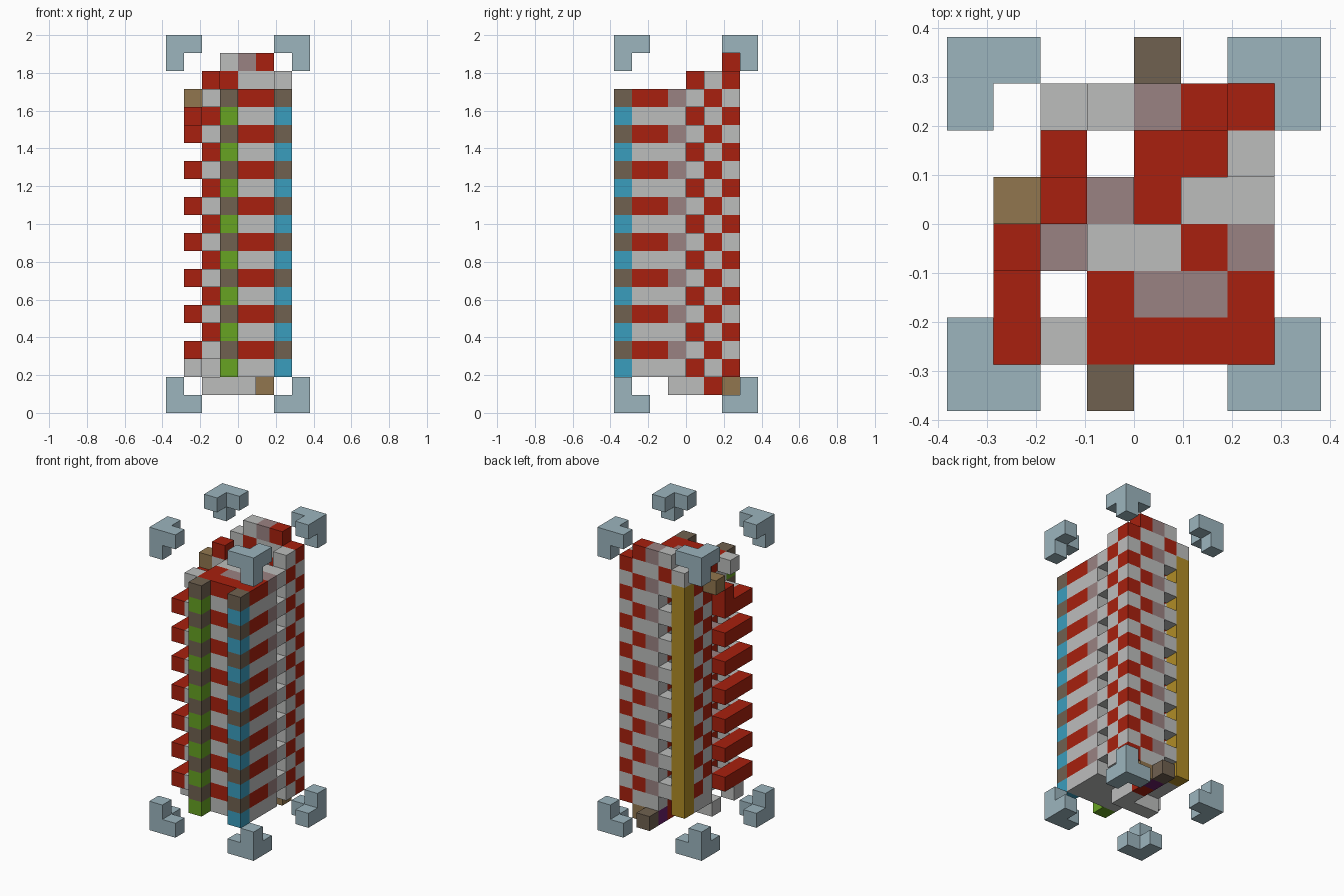
import bpy
import bmesh
from mathutils import Vector

cube = bpy.data.objects.get("Cube")
if cube:
    bpy.data.objects.remove(cube, do_unlink=True)

UNIT = 2 / 21            # edge length of one block
SIDE, TALL = 8, 21       # blocks across and up

COLOURS = {
    "red": (168, 32, 14),
    "light grey": (188, 189, 188),
    "mauve": (154, 130, 130),
    "brown": (112, 97, 80),
    "tan": (145, 118, 78),
    "green": (103, 163, 34),
    "blue": (58, 157, 190),
    "pale blue": (156, 181, 190),
    "gold": (176, 140, 38),
    "purple": (105, 30, 105),
}
NAMES = list(COLOURS)
RED, GREY, MAUVE, BROWN, TAN, GREEN, BLUE, PALE, GOLD, PURPLE = NAMES


def linear(v):
    v /= 255
    return v / 12.92 if v < 0.04045 else ((v + 0.055) / 1.055) ** 2.4


def make_material(name):
    mat = bpy.data.materials.new(name)
    rgba = (*map(linear, COLOURS[name]), 1)
    mat.diffuse_color = rgba
    mat.use_nodes = True
    shader = next(n for n in mat.node_tree.nodes if n.type == "BSDF_PRINCIPLED")
    shader.inputs["Base Color"].default_value = rgba
    shader.inputs["Roughness"].default_value = 0.8
    return mat


MATERIALS = {name: make_material(name) for name in NAMES}
parts = {}


def block(part, x, y, z, colour):
    parts.setdefault(part, {})[(x, y, z)] = colour


def column(part, x, y, low, high, even, odd):
    """Stack of blocks alternating two colours; None leaves a gap."""
    for z in range(low, high + 1):
        colour = odd if z % 2 else even
        if colour:
            block(part, x, y, z, colour)


# Corner brackets: a corner block with one arm along each axis
for x in (0, SIDE - 1):
    for y in (0, SIDE - 1):
        for z in (0, TALL - 1):
            dx, dy, dz = (1 if v == 0 else -1 for v in (x, y, z))
            for cell in ((x, y, z), (x + dx, y, z), (x, y + dy, z), (x, y, z + dz)):
                block("corner_brackets", *cell, PALE)

# Coloured corner posts
column("blue_post", 6, 0, 2, 17, BLUE, BROWN)
column("green_post", 3, 0, 2, 17, GREEN, BROWN)
column("gold_post", 2, 6, 2, 17, GOLD, GOLD)

# Front block of the tower, banded
for x in range(3, 7):
    column("front_wall", x, 1, 2, 17, GREY, RED)
for x, odd in ((3, RED), (4, MAUVE), (5, MAUVE), (6, RED)):
    column("front_core", x, 2, 2, 17, GREY, odd)
for x, odd in ((3, GREY), (4, GREY), (5, RED), (6, MAUVE)):
    column("middle_core", x, 3, 2, 17, GREY, odd)

# Right side and inner stacks
column("right_wall", 6, 4, 3, 17, None, GREY)
column("right_wall", 5, 4, 3, 17, None, GREY)
column("right_wall", 6, 5, 2, 18, GREY, RED)
column("inner_stack", 4, 4, 2, 16, RED, GREY)
column("inner_stack", 4, 5, 2, 16, RED, GREY)
column("inner_stack", 5, 5, 2, 16, RED, GREY)
column("inner_stack", 3, 4, 2, 17, GREY, MAUVE)

# Back wall
column("back_wall", 6, 6, 2, 18, RED, GREY)
column("back_wall", 5, 6, 2, 19, GREY, RED)
column("back_wall", 4, 6, 2, 19, GREY, MAUVE)
column("back_wall", 3, 6, 3, 19, None, GREY)
block("back_wall", 3, 6, 18, RED)
block("back_wall", 2, 6, 18, GREY)

# Left wall and the protruding hoops
column("left_wall", 2, 5, 2, 17, GREY, RED)
column("left_wall", 2, 4, 3, 18, RED, GREY)
block("left_wall", 2, 4, 2, GREY)
column("left_hoops", 2, 1, 3, 17, None, GREY)
column("left_hoops", 2, 3, 3, 15, None, MAUVE)
for y in (1, 2, 3):
    column("left_hoops", 1, y, 3, 15, None, RED)
block("left_hoops", 1, 2, 2, GREY)
block("left_hoops", 1, 3, 16, RED)

# End blocks at the top and the foot
block("top_end", 1, 4, 17, TAN)
for x in (2, 3, 4):
    block("foot", x, 3, 1, GREY)
block("foot", 4, 4, 1, GREY)
block("foot", 4, 5, 1, RED)
block("foot", 4, 6, 1, PURPLE)
block("foot", 5, 6, 1, TAN)
block("foot", 4, 7, 1, BROWN)

occupied = {cell for cells in parts.values() for cell in cells}


def build(name, cells):
    """Mesh the outer faces of a part's blocks."""
    used = sorted(set(cells.values()), key=NAMES.index)
    bm = bmesh.new()
    for cell, colour in cells.items():
        centre = Vector(cell) + Vector((0.5, 0.5, 0.5))
        for axis in range(3):
            for sign in (-1, 1):
                normal = Vector((0, 0, 0))
                normal[axis] = sign
                if tuple(int(c + n) for c, n in zip(cell, normal)) in occupied:
                    continue
                u = Vector((0, 0, 0))
                u[(axis + 1) % 3] = 0.5
                v = normal.cross(u)
                corners = (-u - v, u - v, u + v, v - u)
                face = bm.faces.new([bm.verts.new(centre + normal / 2 + c) for c in corners])
                face.material_index = used.index(colour)
    bmesh.ops.remove_doubles(bm, verts=bm.verts, dist=0.001)
    bmesh.ops.translate(bm, verts=bm.verts, vec=(-SIDE / 2, -SIDE / 2, 0))
    bmesh.ops.scale(bm, verts=bm.verts, vec=(UNIT, UNIT, UNIT))
    mesh = bpy.data.meshes.new(name)
    bm.to_mesh(mesh)
    bm.free()
    for colour in used:
        mesh.materials.append(MATERIALS[colour])
    bpy.context.collection.objects.link(bpy.data.objects.new(name, mesh))


for part_name, part_cells in parts.items():
    build(part_name, part_cells)
